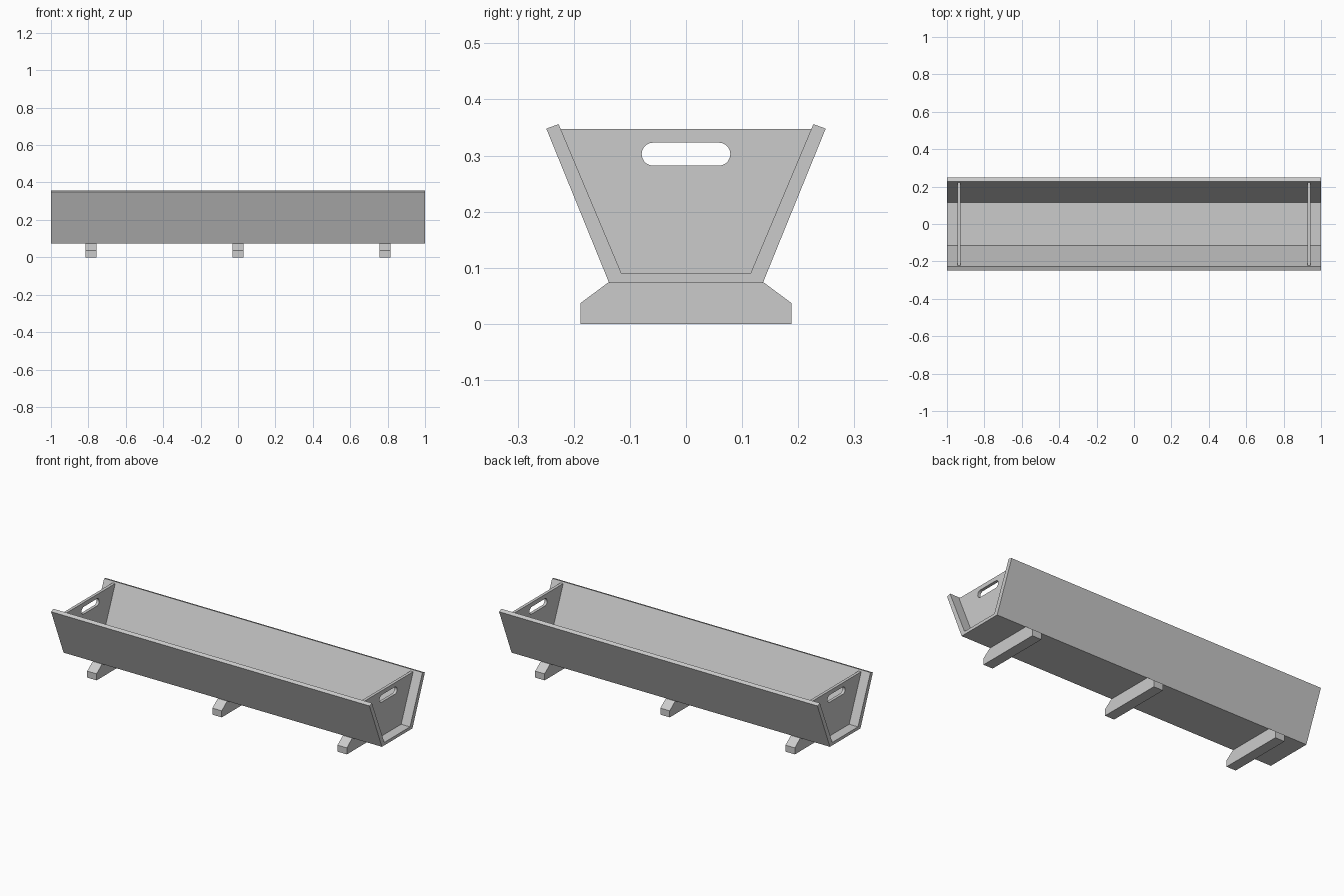
import bpy, bmesh
from math import sin, cos, pi
from mathutils import Matrix

if "Cube" in bpy.data.objects:
    bpy.data.objects.remove(bpy.data.objects["Cube"])

# local (x, y, z) -> world (y, z, x)
TO_SIDE = Matrix(((0, 0, 1, 0), (1, 0, 0, 0), (0, 1, 0, 0), (0, 0, 0, 1)))


def plate(name, loops, x, thickness):
    """Extrude closed y/z outlines (later loops are holes) along x."""
    cu = bpy.data.curves.new(name + "_outline", 'CURVE')
    cu.dimensions = '2D'
    cu.fill_mode = 'BOTH'
    cu.extrude = thickness / 2
    for pts in loops:
        sp = cu.splines.new('POLY')
        sp.points.add(len(pts) - 1)
        for p, (a, b) in zip(sp.points, pts):
            p.co = (a, b, 0, 1)
        sp.use_cyclic_u = True
    tmp = bpy.data.objects.new("outline_helper", cu)
    bpy.context.collection.objects.link(tmp)
    dg = bpy.context.evaluated_depsgraph_get()
    me = bpy.data.meshes.new_from_object(tmp.evaluated_get(dg))
    bpy.data.objects.remove(tmp)
    bpy.data.curves.remove(cu)
    bm = bmesh.new()
    bm.from_mesh(me)
    bmesh.ops.remove_doubles(bm, verts=bm.verts, dist=1e-5)
    bmesh.ops.transform(bm, matrix=TO_SIDE, verts=bm.verts)
    bmesh.ops.recalc_face_normals(bm, faces=bm.faces)
    for f in bm.faces:
        f.smooth = False
    bm.to_mesh(me)
    bm.free()
    me.name = name
    ob = bpy.data.objects.new(name, me)
    ob.location.x = x
    bpy.context.collection.objects.link(ob)
    return ob


def mirrored(half):
    """Complete a right-hand half outline to the left."""
    return half + [(-y, z) for y, z in reversed(half)]


# Trough body: one folded channel
plate("trough_body", [mirrored([(0.137, 0.073), (0.249, 0.348),
                                (0.227, 0.356), (0.115, 0.09)])], 0, 2.0)

# End panels with a rounded hand slot
R, N = 0.0205, 10
arc = [(0.0585 + R * cos(a), 0.3025 + R * sin(a))
       for a in (-pi / 2 + pi * i / N for i in range(N + 1))]
panel = mirrored([(0.115, 0.09), (0.2235, 0.347)])
for side, x in (("left", -0.936), ("right", 0.936)):
    plate(side + "_end_panel", [panel, mirrored(arc)], x, 0.017)

# Three cross feet with chamfered ends
foot = mirrored([(0.188, 0), (0.188, 0.037), (0.139, 0.0735)])
for side, x in (("left", -0.786), ("middle", 0), ("right", 0.786)):
    plate(side + "_foot", [foot], x, 0.059)
